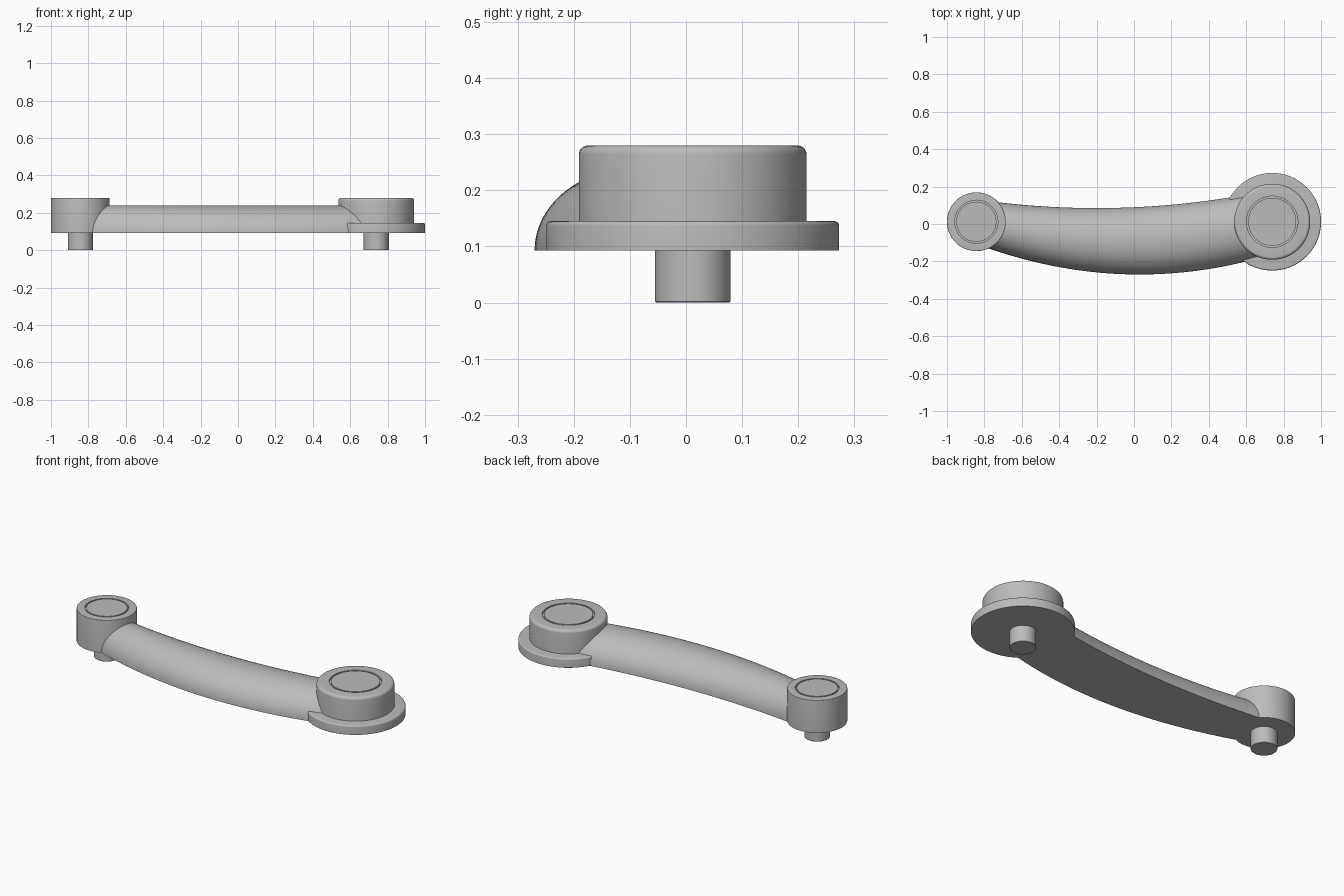
import bpy, bmesh, math

cube = bpy.data.objects.get("Cube")
if cube:
    bpy.data.objects.remove(cube, do_unlink=True)

grey = bpy.data.materials.new("satin grey")
grey.use_nodes = True
COLOUR = (0.5, 0.5, 0.5, 1)
grey.diffuse_color = COLOUR
grey.node_tree.nodes["Principled BSDF"].inputs["Base Color"].default_value = COLOUR

BASE, TOP, ARM_TOP = 0.093, 0.28, 0.24
AXIS_Y = 0.012


def finish(name, bm, location=(0, 0, 0)):
    bmesh.ops.remove_doubles(bm, verts=bm.verts, dist=1e-5)
    bmesh.ops.recalc_face_normals(bm, faces=bm.faces)
    mesh = bpy.data.meshes.new(name)
    bm.to_mesh(mesh)
    bm.free()
    mesh.materials.append(grey)
    obj = bpy.data.objects.new(name, mesh)
    obj.location = location
    bpy.context.collection.objects.link(obj)
    bpy.ops.object.select_all(action="DESELECT")
    obj.select_set(True)
    bpy.context.view_layer.objects.active = obj
    bpy.ops.object.shade_smooth_by_angle(angle=math.radians(35))
    return obj


def rounded_rim(radius, top, fillet, steps=5):
    """Quarter-round from the side wall up to the top face."""
    angles = [math.pi / 2 * i / steps for i in range(steps + 1)]
    return [(radius - fillet + fillet * math.cos(a),
             top - fillet + fillet * math.sin(a)) for a in angles]


def lathe(name, x, profile, steps=96):
    """Spin an (r, z) profile about a vertical axis at x."""
    bm = bmesh.new()
    verts = [bm.verts.new((r, 0, z)) for r, z in profile]
    edges = [bm.edges.new(pair) for pair in zip(verts, verts[1:])]
    bmesh.ops.spin(bm, geom=verts + edges, cent=(0, 0, 0), axis=(0, 0, 1),
                   angle=math.tau, steps=steps, use_duplicate=False)
    return finish(name, bm, (x, AXIS_Y, 0))


def boss(name, x, radius, fillet, groove_out, groove_in):
    """Drum with a thin ring groove cut into its top."""
    floor = TOP - 0.012
    groove = [(groove_out, TOP), (groove_out, floor),
              (groove_in, floor), (groove_in, TOP), (0, TOP)]
    lathe(name, x, [(0, BASE), (radius, BASE)]
          + rounded_rim(radius, TOP, fillet) + groove)


def pin(name, x):
    lathe(name, x, [(0, 0), (0.065, 0), (0.067, 0.002),
                    (0.067, BASE + 0.02), (0, BASE + 0.02)], 64)


# Round ends, flange and mounting pins
SMALL_X, LARGE_X = -0.843, 0.739
boss("small_boss", SMALL_X, 0.157, 0.003, 0.115, 0.107)
boss("large_boss", LARGE_X, 0.203, 0.016, 0.137, 0.128)
lathe("large_flange", LARGE_X,
      [(0, BASE), (0.261, BASE)] + rounded_rim(0.261, 0.145, 0.008) + [(0, 0.145)])
pin("small_pin", SMALL_X)
pin("large_pin", LARGE_X)

# Curved arm: half-ellipse sections between two bowed edges, flat underneath
bm = bmesh.new()
sections, around = 48, 32
rings = []
for i in range(sections + 1):
    x = -0.8 + (LARGE_X + 0.8) * i / sections
    back = 0.085 + 0.112 * (x + 0.2) ** 2
    front = -0.27 + 0.214 * (x - 0.03) ** 2
    mid, half = (back + front) / 2, (back - front) / 2
    rings.append([bm.verts.new((x, mid + half * math.cos(a),
                                BASE + (ARM_TOP - BASE) * math.sin(a)))
                  for a in (math.pi * j / around for j in range(around + 1))])
for a, b in zip(rings, rings[1:]):
    for j in range(around):
        bm.faces.new((a[j], a[j + 1], b[j + 1], b[j]))
    bm.faces.new((a[-1], a[0], b[0], b[-1]))
bm.faces.new(rings[0])
bm.faces.new(rings[-1])
finish("curved_arm", bm)
